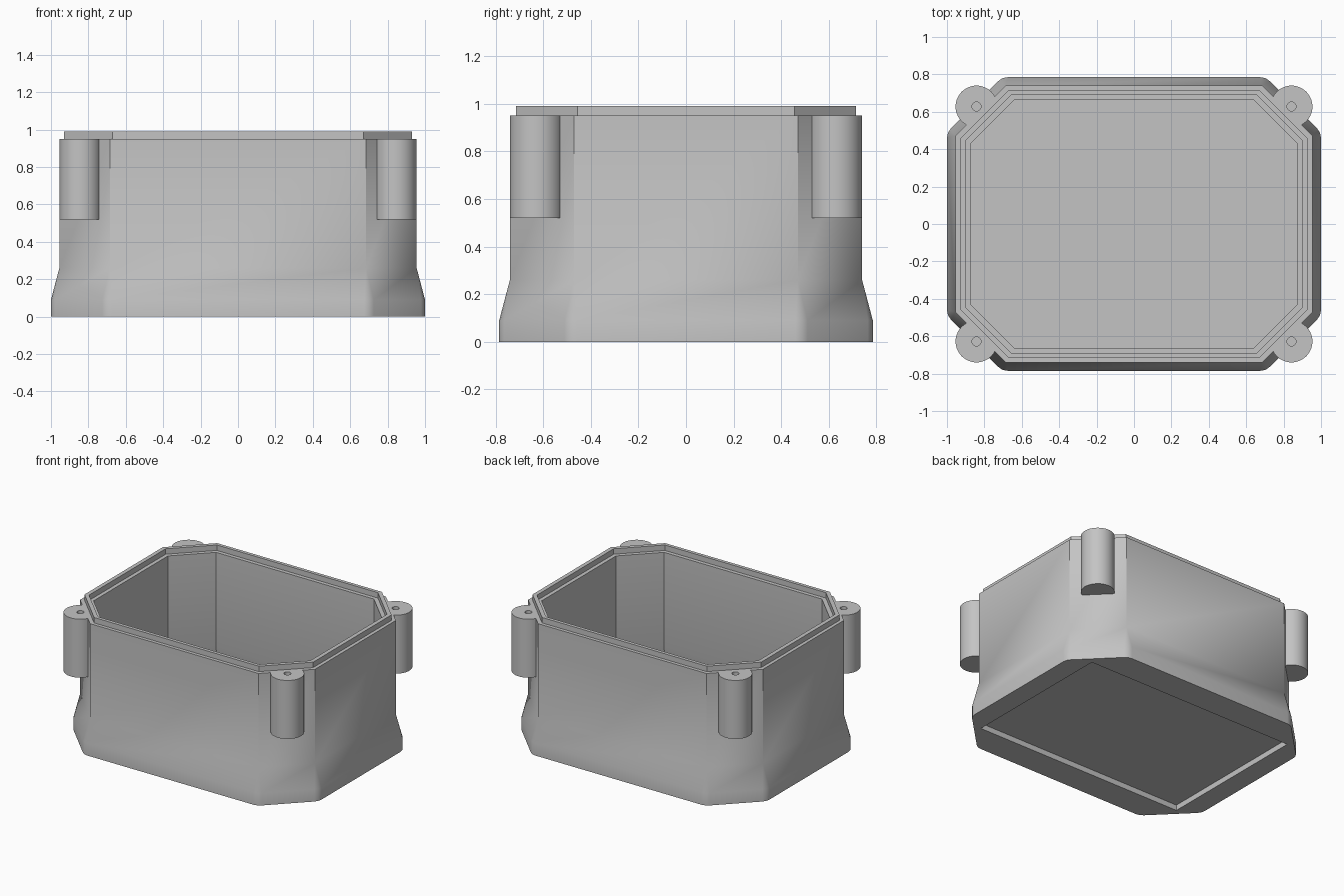
import bpy, bmesh, math
from mathutils import Vector

cube = bpy.data.objects.get("Cube")
if cube:
    bpy.data.objects.remove(cube, do_unlink=True)

grey = bpy.data.materials.new("plain grey")
grey.use_nodes = True
colour = (0.55, 0.55, 0.55, 1)
grey.diffuse_color = colour
bsdf = next(n for n in grey.node_tree.nodes if n.type == "BSDF_PRINCIPLED")
bsdf.inputs["Base Color"].default_value = colour


def octagon(hx, hy, cut, z, soft=0):
    """Rectangle with cut corners; each corner softened by a small curve."""
    corners = []
    for sx, sy in ((1, 1), (-1, 1), (-1, -1), (1, -1)):
        pair = [Vector((sx * hx, sy * (hy - cut), z)),
                Vector((sx * (hx - cut), sy * hy, z))]
        corners += pair if sx * sy > 0 else pair[::-1]
    ring = []
    for i, p in enumerate(corners):
        a = p + (corners[i - 1] - p).normalized() * soft
        b = p + (corners[(i + 1) % len(corners)] - p).normalized() * soft
        ring += [a, (a + b + 2 * p) / 4, b]
    return ring


def circle(x, y, r, z, n=48):
    return [Vector((x + r * math.cos(math.tau * i / n),
                    y + r * math.sin(math.tau * i / n), z)) for i in range(n)]


def loft(name, rings):
    """Skin a run of rings and cap both ends."""
    bm = bmesh.new()
    loops = [[bm.verts.new(p) for p in ring] for ring in rings]
    for lo, hi in zip(loops, loops[1:]):
        for i in range(len(lo)):
            j = (i + 1) % len(lo)
            bm.faces.new((lo[i], lo[j], hi[j], hi[i]))
    bm.faces.new(loops[0][::-1])
    bm.faces.new(loops[-1])
    bmesh.ops.remove_doubles(bm, verts=bm.verts[:], dist=0.003)
    bmesh.ops.recalc_face_normals(bm, faces=bm.faces[:])
    mesh = bpy.data.meshes.new(name)
    bm.to_mesh(mesh)
    bm.free()
    mesh.materials.append(grey)
    obj = bpy.data.objects.new(name, mesh)
    bpy.context.collection.objects.link(obj)
    bpy.ops.object.select_all(action="DESELECT")
    obj.select_set(True)
    bpy.context.view_layer.objects.active = obj
    bpy.ops.object.shade_smooth_by_angle()
    return obj


# Hollow body: underside recess, flared skirt, raised lip, inner wall, floor
loft("box_body", [
    octagon(0.85, 0.575, 0.001, 0.04),
    octagon(0.85, 0.575, 0.001, 0),
    octagon(1.0, 0.785, 0.295, 0, 0.03),
    octagon(1.0, 0.785, 0.295, 0.09, 0.03),
    octagon(0.955, 0.74, 0.27, 0.26),
    octagon(0.955, 0.74, 0.27, 0.95),
    octagon(0.93, 0.715, 0.26, 0.95),
    octagon(0.93, 0.715, 0.26, 0.99),
    octagon(0.90, 0.69, 0.245, 0.99),
    octagon(0.90, 0.69, 0.245, 0.95),
    octagon(0.872, 0.662, 0.23, 0.95),
    octagon(0.872, 0.662, 0.23, 0.26),
    octagon(0.91, 0.70, 0.25, 0.09),
])

# Screw posts with blind holes at the four corners
for side, sx in (("left", 1), ("right", -1)):
    for end, sy in (("front", -1), ("back", 1)):
        x, y = sx * 0.842, sy * 0.628
        loft(f"{end}_{side}_screw_post", [
            circle(x, y, 0.112, 0.52), circle(x, y, 0.112, 0.95),
            circle(x, y, 0.024, 0.95), circle(x, y, 0.024, 0.65)])
